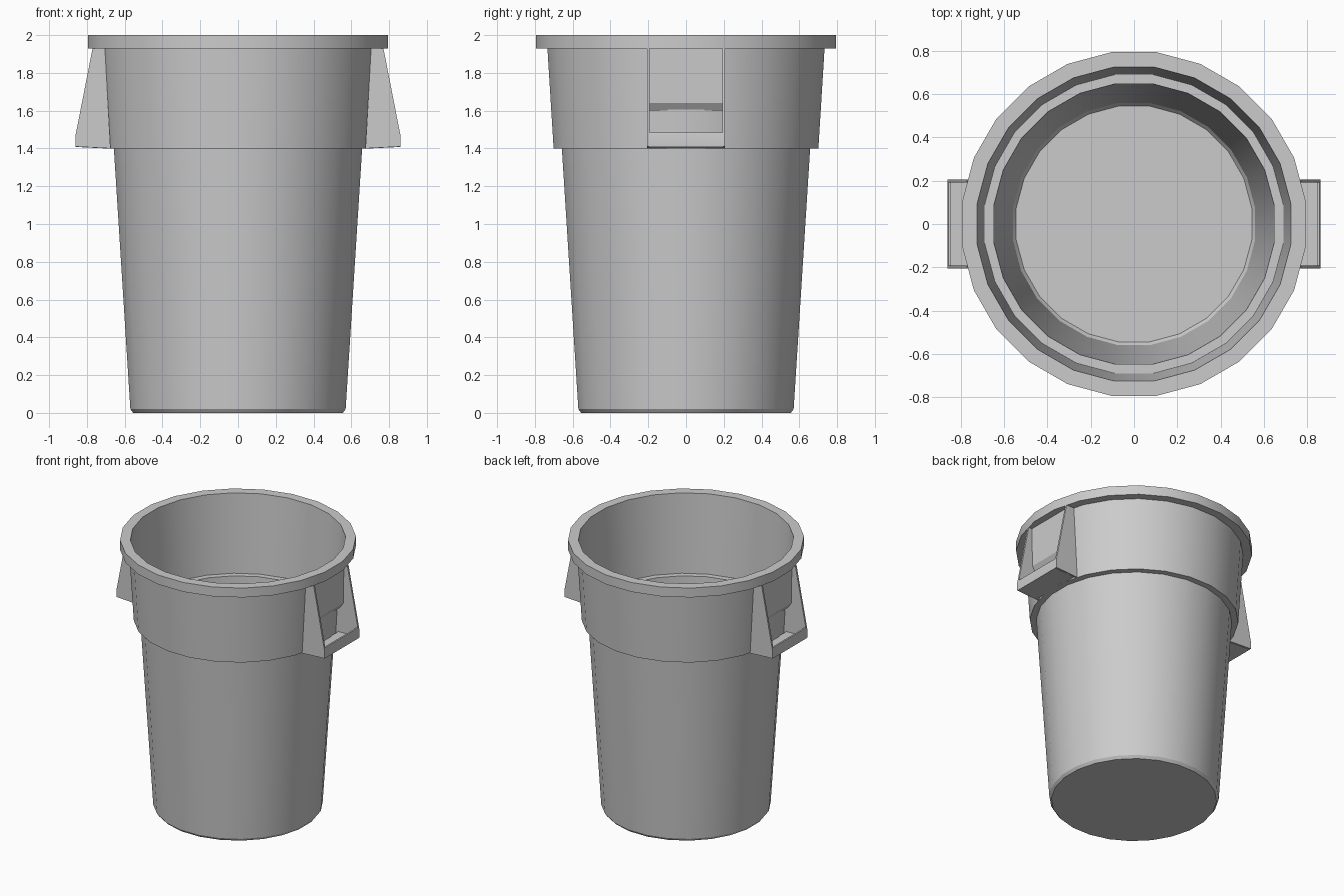
import bpy
import bmesh
from math import cos, sin, tau

cube = bpy.data.objects.get("Cube")
if cube:
    bpy.data.objects.remove(cube, do_unlink=True)

SIDES = 24

grey = bpy.data.materials.new("grey plastic")
grey.use_nodes = True
colour = (0.6, 0.6, 0.6, 1)
grey.diffuse_color = colour
grey.node_tree.nodes["Principled BSDF"].inputs["Base Color"].default_value = colour


def finish(name, bm):
    bmesh.ops.recalc_face_normals(bm, faces=bm.faces)
    mesh = bpy.data.meshes.new(name)
    bm.to_mesh(mesh)
    bm.free()
    mesh.materials.append(grey)
    obj = bpy.data.objects.new(name, mesh)
    bpy.context.collection.objects.link(obj)
    bpy.ops.object.select_all(action="DESELECT")
    obj.select_set(True)
    bpy.context.view_layer.objects.active = obj
    bpy.ops.object.shade_smooth_by_angle()
    return obj


def lathe(name, profile):
    """Turn a (radius, height) profile about z and cap both of its ends."""
    bm = bmesh.new()
    rings = []
    for r, z in profile:
        angles = [tau * (i + 0.5) / SIDES for i in range(SIDES)]
        rings.append([bm.verts.new((r * cos(a), r * sin(a), z)) for a in angles])
    for low, high in zip(rings, rings[1:]):
        for i in range(SIDES):
            j = (i + 1) % SIDES
            bm.faces.new((low[i], low[j], high[j], high[i]))
    bm.faces.new(rings[0])
    bm.faces.new(rings[-1])
    return finish(name, bm)


def prism(name, profile, y0, y1, side):
    """Extrude an (x, z) profile from y0 to y1 on one side of the bin."""
    bm = bmesh.new()
    ends = [[bm.verts.new((side * x, y, z)) for x, z in profile] for y in (y0, y1)]
    bm.faces.new(ends[0])
    bm.faces.new(ends[1])
    n = len(profile)
    for i in range(n):
        j = (i + 1) % n
        bm.faces.new((ends[0][i], ends[0][j], ends[1][j], ends[1][i]))
    return finish(name, bm)


# Hollow bin: outer wall, collar, rim, then down the inside to the floor
lathe("bin_body", [
    (0.56, 0), (0.575, 0.02), (0.663, 1.4), (0.707, 1.4), (0.74, 1.93),
    (0.80, 1.93), (0.80, 2), (0.73, 2), (0.695, 1.415), (0.653, 1.415),
    (0.564, 0.035), (0.549, 0.015),
])

# A handle on each side: two cheeks, a shelf with a lip, and a back panel
cheek = [(0.705, 1.93), (0.77, 1.93), (0.86, 1.47), (0.86, 1.41), (0.675, 1.4)]
shelf = [(0.695, 1.4), (0.86, 1.408), (0.86, 1.422), (0.695, 1.415)]
lip = [(0.845, 1.415), (0.86, 1.415), (0.86, 1.47), (0.857, 1.485), (0.845, 1.485)]
panel = [(0.728, 1.93), (0.742, 1.93), (0.737, 1.64), (0.71, 1.6)]
for side, label in ((1, "left"), (-1, "right")):
    for end, place in ((-1, "front"), (1, "back")):
        prism(f"{label}_handle_{place}_cheek", cheek, end * 0.192, end * 0.206, side)
    for part, profile in (("shelf", shelf), ("lip", lip), ("panel", panel)):
        prism(f"{label}_handle_{part}", profile, -0.195, 0.195, side)
